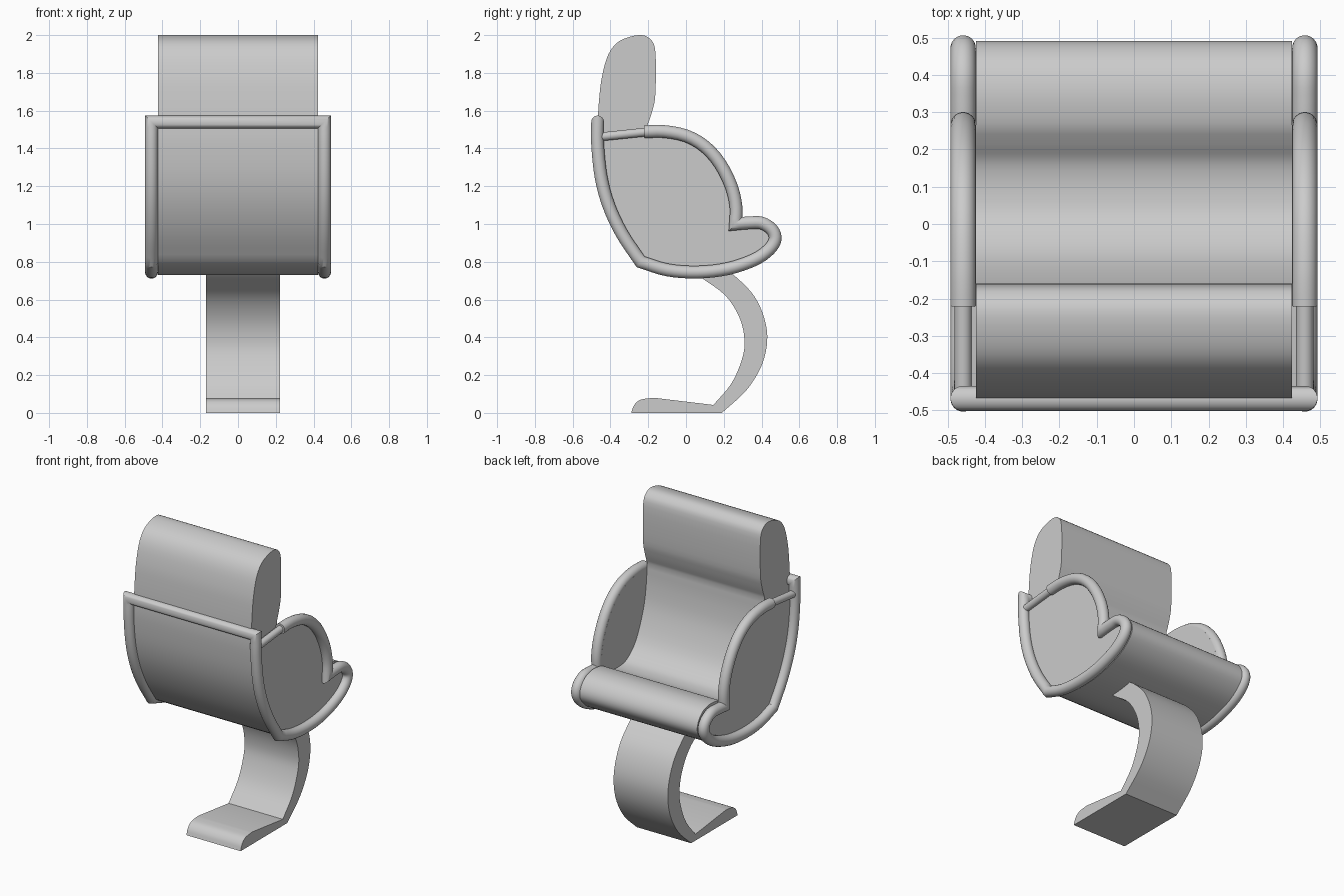
import bpy, bmesh, math
from mathutils import Vector

if "Cube" in bpy.data.objects:
    bpy.data.objects.remove(bpy.data.objects["Cube"])


def curve(points, steps=4):
    """Catmull-Rom curve through 2D points."""
    p = [Vector(q) for q in points]
    p = [2 * p[0] - p[1]] + p + [2 * p[-1] - p[-2]]
    out = []
    for a, b, c, d in zip(p, p[1:], p[2:], p[3:]):
        for i in range(steps):
            t = i / steps
            out.append(0.5 * (2 * b + (c - a) * t + (2 * a - 5 * b + 4 * c - d) * t * t
                              + (3 * b - a - 3 * c + d) * t ** 3))
    return out + [p[-2]]


def join(*pieces):
    """Chain pieces, dropping repeated points where they meet."""
    out = []
    for piece in pieces:
        for q in piece:
            q = Vector(q)
            if not out or (q - out[-1]).length > 1e-4:
                out.append(q)
    return out


def finish(bm, name):
    bmesh.ops.recalc_face_normals(bm, faces=bm.faces)
    mesh = bpy.data.meshes.new(name)
    bm.to_mesh(mesh)
    bm.free()
    ob = bpy.data.objects.new(name, mesh)
    bpy.context.collection.objects.link(ob)
    bpy.ops.object.select_all(action='DESELECT')
    ob.select_set(True)
    bpy.context.view_layer.objects.active = ob
    bpy.ops.object.shade_smooth_by_angle(angle=math.radians(32))
    return ob


def extrude(name, profile, x0, x1):
    """Extrude a (y, z) profile along x."""
    bm = bmesh.new()
    face = bm.faces.new([bm.verts.new((x0, y, z)) for y, z in profile])
    res = bmesh.ops.extrude_face_region(bm, geom=[face], use_keep_orig=True)
    moved = [v for v in res['geom'] if isinstance(v, bmesh.types.BMVert)]
    bmesh.ops.translate(bm, verts=moved, vec=(x1 - x0, 0, 0))
    return finish(bm, name)


def tube(name, path, radius, sides=20):
    """Sweep a circle along a 3D path with true mitred corners."""
    path = [Vector(p) for p in path]
    dirs = [(b - a).normalized() for a, b in zip(path, path[1:])]
    u = dirs[0].orthogonal().normalized()
    v = dirs[0].cross(u)
    angles = [2 * math.pi * i / sides for i in range(sides)]
    ring = [path[0] + radius * (math.cos(a) * u + math.sin(a) * v) for a in angles]
    bm = bmesh.new()
    rings = [[bm.verts.new(p) for p in ring]]
    for i, d in enumerate(dirs):
        n = d + dirs[min(i + 1, len(dirs) - 1)]
        ring = [p + d * ((path[i + 1] - p).dot(n) / d.dot(n)) for p in ring]
        rings.append([bm.verts.new(p) for p in ring])
    for r, s in zip(rings, rings[1:]):
        for i in range(sides):
            j = (i + 1) % sides
            bm.faces.new((r[i], r[j], s[j], s[i]))
    bm.faces.new(rings[0])
    bm.faces.new(rings[-1])
    return finish(bm, name)


# Side outline in (y, z): arm arc, seat front roll, underside, back
arm = curve([(-.22, 1.488), (-.12, 1.49), (0, 1.467), (.1, 1.41), (.18, 1.32),
             (.24, 1.2), (.265, 1.09), (.262, 1.0)], 3)
roll = curve([(.262, 1.0), (.33, 1.006), (.4, 1.005), (.455, .97), (.472, .92), (.44, .865),
              (.36, .81), (.22, .763), (.06, .745), (-.1, .757), (-.24, .8)])
back = curve([(-.24, .8), (-.34, .95), (-.41, 1.1), (-.45, 1.25), (-.468, 1.42), (-.468, 1.54)])
panel_back = [p for p in back if p.y < 1.46] + [Vector((-.467, 1.46))]

# Padded body: back, headrest, seat hollow, front roll and underside in one profile
headrest = curve([(-.468, 1.54), (-.46, 1.66), (-.445, 1.78), (-.41, 1.9), (-.35, 1.97),
                  (-.25, 2.0), (-.19, 1.98), (-.162, 1.91), (-.162, 1.69), (-.178, 1.6), (-.205, 1.52)])
hollow = curve([(-.205, 1.52), (-.195, 1.38), (-.165, 1.23), (-.09, 1.06), (.0, .975),
                (.08, .955), (.16, .965), (.215, 1.0)])
front = curve([(.215, 1.0), (.27, 1.03), (.36, 1.04), (.44, 1.015), (.487, .95), (.475, .88),
               (.38, .8), (.22, .747), (.06, .73), (-.1, .742), (-.24, .79)])
body = join(back, headrest, hollow, front)
extrude("seat_body", body[:-1], -.424, .424)

# Side panels and thin arm connectors
for side, s in (("left", -1), ("right", 1)):
    extrude(side + "_side_panel", join(arm, roll, panel_back), s * .424, s * .446)
    tube(side + "_arm_connector", [(s * .458, -.2, 1.488), (s * .458, -.46, 1.461)], .023)

# Continuous tubular frame: right side, top back bar, left side
half = join(arm, roll, back)
path = [(.458, y, z) for y, z in half] + [(-.458, y, z) for y, z in reversed(half)]
tube("tubular_frame", path, .034)

# Curved pedestal leg with foot
outer = curve([(.2, .765), (.27, .715), (.36, .62), (.415, .5), (.43, .38), (.4, .25),
               (.32, .12), (.19, 0)])
toe = curve([(-.29, 0), (-.275, .04), (-.24, .07), (-.17, .08)])
inner = curve([(.145, .042), (.24, .155), (.295, .28), (.31, .38), (.285, .5), (.21, .62),
               (.09, .71), (.03, .765)])
extrude("pedestal_leg", join(outer, toe, inner), -.17, .222)
